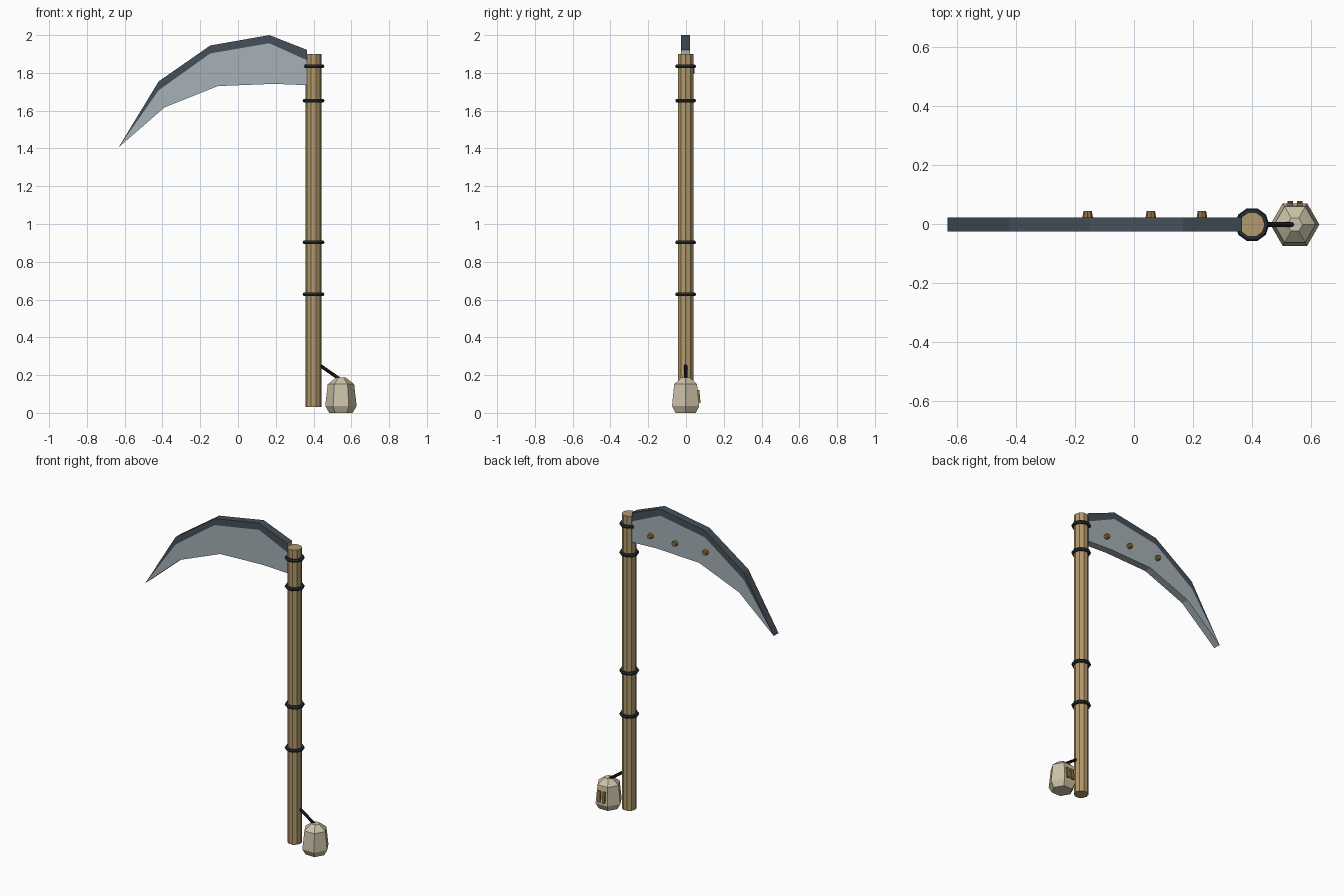
import bpy
import bmesh
from math import pi
from mathutils import Vector, Matrix

old = bpy.data.objects.get("Cube")
if old:
    bpy.data.objects.remove(old, do_unlink=True)


def material(name, r, g, b):
    mat = bpy.data.materials.new(name)
    mat.use_nodes = True
    mat.diffuse_color = (r, g, b, 1)
    mat.node_tree.nodes["Principled BSDF"].inputs["Base Color"].default_value = (r, g, b, 1)
    return mat


WOOD = material("tan wood", 0.45, 0.32, 0.15)
STEEL = material("pale steel", 0.38, 0.44, 0.47)
DARK_STEEL = material("dark steel", 0.06, 0.08, 0.10)
BAND = material("blackened band", 0.02, 0.026, 0.035)
CORD = material("black cord", 0.012, 0.012, 0.015)
BONE = material("bone", 0.60, 0.54, 0.39)
BRASS = material("brown brass", 0.28, 0.17, 0.05)

POLE_X, MID_Y = 0.4, -0.002
BELL_X = 0.545


def make(name, bm, *mats):
    bmesh.ops.recalc_face_normals(bm, faces=bm.faces[:])
    mesh = bpy.data.meshes.new(name)
    bm.to_mesh(mesh)
    bm.free()
    for mat in mats:
        mesh.materials.append(mat)
    obj = bpy.data.objects.new(name, mesh)
    bpy.context.collection.objects.link(obj)
    return obj


def rod(name, start, end, r1, r2, sides, mat, spin=0):
    """Capped cone or cylinder running between two points."""
    a, b = Vector(start), Vector(end)
    turn = (b - a).to_track_quat("Z", "Y").to_matrix().to_4x4()
    place = Matrix.Translation((a + b) / 2) @ turn @ Matrix.Rotation(spin, 4, "Z")
    bm = bmesh.new()
    bmesh.ops.create_cone(bm, cap_ends=True, segments=sides, radius1=r1,
                          radius2=r2, depth=(b - a).length, matrix=place)
    return make(name, bm, mat)


def loft(bm, rings, closed_ends=True):
    """Skin equal-length rings of points and return the quads row by row."""
    rows = [[bm.verts.new(p) for p in ring] for ring in rings]
    n = len(rows[0])
    quads = [[bm.faces.new((lo[i], lo[(i + 1) % n], hi[(i + 1) % n], hi[i]))
              for i in range(n)] for lo, hi in zip(rows, rows[1:])]
    if closed_ends:
        bm.faces.new(rows[0])
        bm.faces.new(rows[-1])
    return quads


def circle(r, z, sides, cx, cy):
    return [Matrix.Rotation(2 * pi * i / sides, 3, "Z") @ Vector((r, 0, 0))
            + Vector((cx, cy, z)) for i in range(sides)]


# Ten-sided pole
bm = bmesh.new()
loft(bm, [circle(0.043, z, 10, POLE_X, MID_Y) for z in (0.03, 1.9)])
make("pole", bm, WOOD)

# Bands around the pole
for number, z in enumerate((0.628, 0.903, 1.653, 1.835), 1):
    bm = bmesh.new()
    loft(bm, [circle(r, z + dz, 10, POLE_X, MID_Y) for r, dz in
              ((0.042, -0.01), (0.053, -0.009), (0.058, 0), (0.053, 0.009), (0.042, 0.01))])
    make(f"pole_band_{number}", bm, BAND)

# Curved blade: each station holds (x, z) of cutting edge, spine border, spine top
stations = [
    ((0.365, 1.735), (0.365, 1.867), (0.365, 1.922)),
    ((0.19, 1.742), (0.166, 1.957), (0.166, 2.0)),
    ((-0.108, 1.73), (-0.147, 1.903), (-0.147, 1.945)),
    ((-0.388, 1.618), (-0.42, 1.708), (-0.42, 1.755)),
    ((-0.632, 1.406),) * 3,
]
HALF = 0.024
bm = bmesh.new()
rings = []
for st in stations:
    front = [(x, MID_Y - HALF, z) for x, z in st]
    back = [(x, MID_Y + HALF, z) for x, z in reversed(st)]
    rings.append(front + back)
for row in loft(bm, rings, closed_ends=False):
    for i, face in enumerate(row):
        face.material_index = 1 if i in (1, 2, 3) else 0
bmesh.ops.remove_doubles(bm, verts=bm.verts[:], dist=0.0005)
bmesh.ops.holes_fill(bm, edges=[e for e in bm.edges if e.is_boundary], sides=8)
make("blade", bm, STEEL, DARK_STEEL)

# Rivets on the back of the blade
for number, x in enumerate((0.23, 0.057, -0.157), 1):
    rod(f"rivet_{number}", (x, 0.015, 1.812), (x, 0.044, 1.812), 0.019, 0.014, 8, BRASS)

# Six-sided weight hanging beside the pole
bm = bmesh.new()
loft(bm, [circle(r, z, 6, BELL_X, MID_Y) for r, z in
          ((0.062, 0), (0.083, 0.037), (0.07, 0.152), (0.026, 0.187))])
make("weight", bm, BONE)

# Two slots on the back of the weight
for side, x in (("right", BELL_X - 0.016), ("left", BELL_X + 0.016)):
    bm = bmesh.new()
    place = (Matrix.Translation((x, MID_Y + 0.069, 0.086))
             @ Matrix.Rotation(0.09, 4, "X") @ Matrix.Diagonal((0.018, 0.014, 0.07, 1)))
    bmesh.ops.create_cube(bm, size=1, matrix=place)
    make(f"weight_slot_{side}", bm, BRASS)

# Cord tying the weight to the pole
rod("cord", (0.425, MID_Y, 0.258), (BELL_X - 0.005, MID_Y, 0.178), 0.009, 0.009, 8, CORD)
